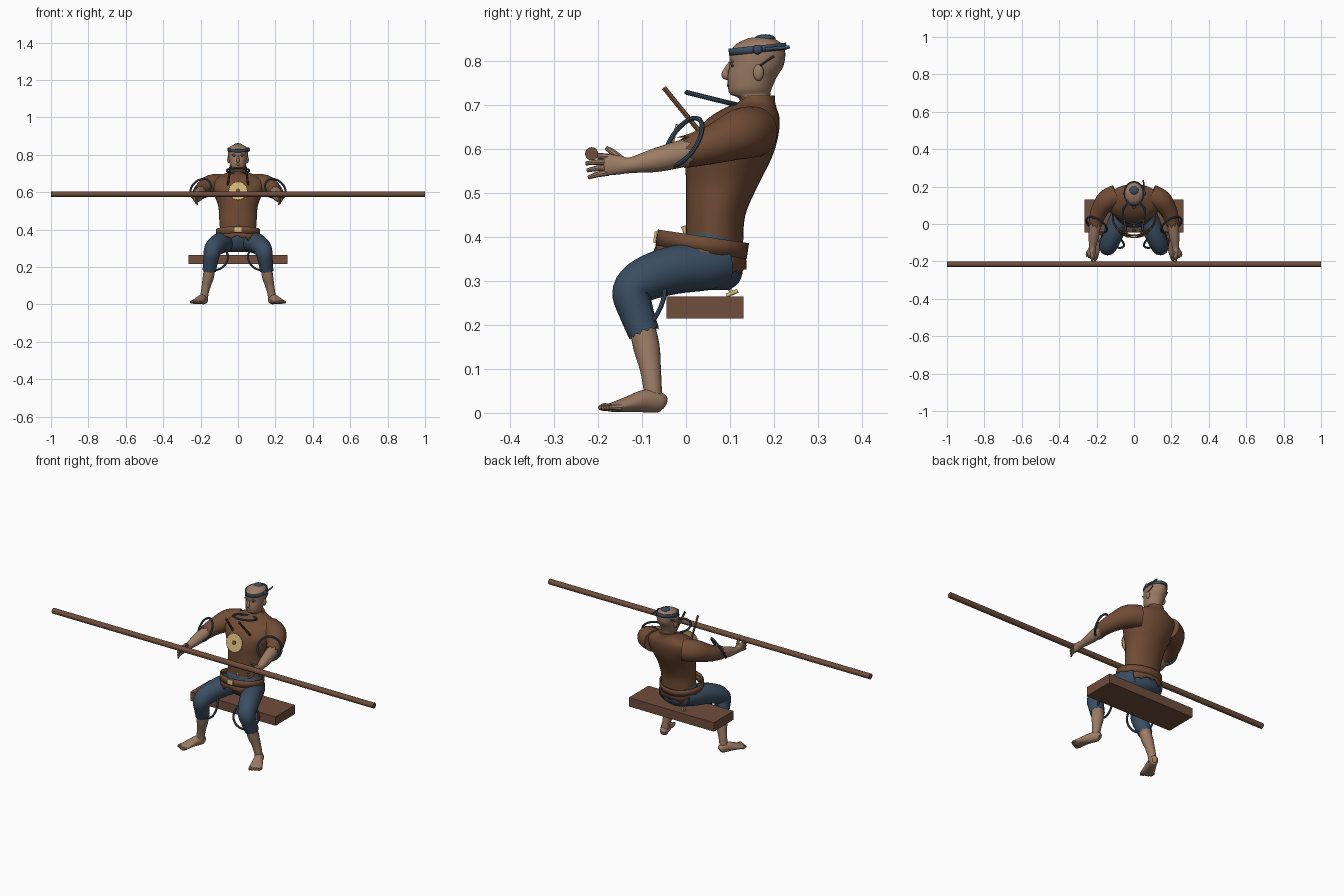
import bpy, bmesh, math, random
from mathutils import Vector, Matrix

random.seed(4)
cube = bpy.data.objects.get("Cube")
if cube:
    bpy.data.objects.remove(cube, do_unlink=True)

X, Y, Z = Vector((1, 0, 0)), Vector((0, 1, 0)), Vector((0, 0, 1))


def material(name, rgb):
    m = bpy.data.materials.new(name)
    m.use_nodes = True
    m.diffuse_color = (*rgb, 1)
    m.node_tree.nodes["Principled BSDF"].inputs["Base Color"].default_value = (*rgb, 1)
    return m


SKIN = material("skin", (.33, .2, .13))
SHIRT = material("brown cloth", (.165, .072, .036))
WOOD = material("wood", (.16, .075, .045))
BLUE = material("blue cloth", (.042, .075, .12))
GOLD = material("gold", (.68, .48, .2))
DARK = material("dark brown", (.06, .03, .02))
parts = []


def finish(name, bm, mat):
    bmesh.ops.recalc_face_normals(bm, faces=bm.faces)
    mesh = bpy.data.meshes.new(name)
    bm.to_mesh(mesh)
    bm.free()
    mesh.materials.append(mat)
    ob = bpy.data.objects.new(name, mesh)
    bpy.context.collection.objects.link(ob)
    parts.append(ob)
    return ob


def bridge(bm, a, b):
    n = len(a)
    for i in range(n):
        bm.faces.new((a[i], a[(i + 1) % n], b[(i + 1) % n], b[i]))


def spline(rows, steps):
    """Smooth path through rows of any width."""
    out = []
    for i in range(len(rows) - 1):
        p = [rows[max(i - 1, 0)], rows[i], rows[i + 1], rows[min(i + 2, len(rows) - 1)]]
        for k in range(steps):
            t = k / steps
            out.append([b + t * ((c - a) + t * ((2*a - 5*b + 4*c - d) + t * (3*b - a - 3*c + d))) / 2
                        for a, b, c, d in zip(*p)])
    return out + [list(rows[-1])]


def sweep(name, rows, mat, up=Z, flat=False, rag=0, n=24, steps=4, side=1):
    """Oval sections (x, y, z, radius[, second radius]) skinned along a path."""
    rows = spline([tuple(r) if len(r) == 5 else (*r, r[3]) for r in rows], steps)
    pts = [Vector((r[0] * side, r[1], r[2])) for r in rows]
    bm, loops = bmesh.new(), []
    for i, (p, r) in enumerate(zip(pts, rows)):
        t = (pts[min(i + 1, len(pts) - 1)] - pts[max(i - 1, 0)]).normalized()
        u = X if flat else t.cross(up).normalized()
        v = Y if flat else u.cross(t)
        loop = []
        for k in range(n):
            a = math.tau * k / n
            q = p + u * r[3] * math.cos(a) + v * r[4] * math.sin(a)
            if rag and i == len(pts) - 1:
                q += t * rag * ((k % 2) + random.uniform(-.4, .4))
            loop.append(bm.verts.new(q))
        if loops:
            bridge(bm, loops[-1], loop)
        loops.append(loop)
    bm.faces.new(loops[0])
    if not rag:
        bm.faces.new(loops[-1])
    return finish(name, bm, mat)


def stack(name, rows, mat):
    """Horizontal ovals given as (height, front, back, half width)."""
    return sweep(name, [(0, (f + b) / 2, z, w, (b - f) / 2) for z, f, b, w in rows], mat, flat=True, n=32)


def band(name, centre, rx, ry, height, tilt, mat, flare=1, rag=0):
    bm, loops = bmesh.new(), []
    for z, s in ((height / 2, 1), (-height / 2, flare)):
        loops.append([bm.verts.new((rx * s * math.cos(math.tau * k / 40), ry * s * math.sin(math.tau * k / 40),
                                    z - (rag * random.random() if z < 0 else 0))) for k in range(40)])
    bridge(bm, *loops)
    ob = finish(name, bm, mat)
    ob.location, ob.rotation_euler.x = centre, math.radians(tilt)
    ob.modifiers.new("thickness", 'SOLIDIFY').thickness = .006


def ring(name, centre, normal, radius, mat, minor=.0055):
    bm, loops = bmesh.new(), []
    for i in range(40):
        turn = Matrix.Rotation(math.tau * i / 40, 3, 'Z')
        loops.append([bm.verts.new(turn @ Vector((radius + minor * math.cos(math.tau * k / 8), 0,
                                                  minor * math.sin(math.tau * k / 8)))) for k in range(8)])
    for i in range(40):
        bridge(bm, loops[i - 1], loops[i])
    ob = finish(name, bm, mat)
    ob.location = centre
    ob.rotation_euler = Vector(normal).to_track_quat('Z', 'Y').to_euler()


def blob(name, centre, scale, mat):
    bm = bmesh.new()
    bmesh.ops.create_uvsphere(bm, u_segments=16, v_segments=10, radius=1)
    bmesh.ops.transform(bm, matrix=Matrix.Diagonal((*scale, 1)), verts=bm.verts)
    finish(name, bm, mat).location = centre


def box(name, centre, size, mat, tilt=0):
    bm = bmesh.new()
    bmesh.ops.create_cube(bm, size=1)
    bmesh.ops.transform(bm, matrix=Matrix.Diagonal((*size, 1)), verts=bm.verts)
    ob = finish(name, bm, mat)
    ob.location, ob.rotation_euler.x = centre, math.radians(tilt)


def rod(name, a, b, r, mat, n=10):
    sweep(name, [(*a, r), (*b, r)], mat, n=n, steps=1)


# Bench and long pole
box("bench", (0, .043, .24), (.53, .175, .05), WOOD)
rod("pole", (-1, -.215, .59), (1, -.215, .59), .015, WOOD, 16)

# Torso, hips and head
stack("shirt", [(.38, 0, .13, .095), (.45, 0, .135, .1), (.52, 0, .165, .105), (.58, 0, .195, .125),
                (.63, .015, .21, .145), (.67, .05, .213, .135), (.695, .09, .206, .085),
                (.708, .12, .203, .05), (.722, .125, .202, .042)], SHIRT)
stack("trouser_seat", [(.28, .03, .1, .06), (.305, 0, .125, .1), (.36, -.02, .131, .11), (.41, 0, .125, .095)], BLUE)
stack("head", [(.69, .13, .195, .035), (.716, .12, .192, .036), (.725, .101, .192, .034), (.738, .096, .195, .041),
               (.765, .095, .207, .046), (.79, .099, .222, .051), (.82, .1, .226, .053),
               (.84, .115, .218, .046), (.852, .14, .2, .028), (.855, .155, .185, .012)], SKIN)
sweep("nose", [(0, .101, .797, .004), (0, .091, .778, .007), (0, .09, .768, .009), (0, .097, .762, .005)], SKIN, up=X, n=12)
blob("lips", (0, .097, .746), (.015, .004, .005), SKIN)

# Headband, knot and topknot
band("headband", (0, .163, .828), .055, .066, .016, 6, BLUE)
blob("headband_knot", (.056, .163, .827), (.008, .011, .011), BLUE)
rod("headband_tail", (.054, .18, .828), (.05, .236, .833), .004, BLUE)
blob("topknot", (0, .18, .852), (.024, .024, .01), BLUE)

# Belt, ragged skirt and buckle
band("belt", (0, .037, .384), .118, .105, .036, -8.5, SHIRT)
band("ragged_skirt", (0, .035, .368), .115, .1, .03, -8.5, SHIRT, 1.08, .025)
box("belt_buckle", (0, -.07, .4), (.035, .006, .026), GOLD, -8)
rod("belt_pin", (0, .004, .4), (0, -.006, .425), .006, GOLD)

# Neck ring and chest disc
ring("neck_ring", (0, .06, .715), (0, .24, .97), .06, BLUE)
bm = bmesh.new()
bmesh.ops.create_cone(bm, cap_ends=True, segments=48, radius1=.052, radius2=.052, depth=.006)
for v in bm.verts:
    angle = math.atan2(v.co.y, v.co.x)
    if round(angle / math.tau * 48) % 2:
        v.co.xy *= .92
disc = finish("chest_disc", bm, GOLD)
disc.location, disc.rotation_euler.x = (0, -.032, .607), math.radians(77)
rod("chest_disc_boss", (0, -.03, .607), (0, -.037, .609), .012, SHIRT, 16)

# Small key on the bench
rod("key_shaft", (-.06, .09, .293), (-.06, .108, .27), .004, GOLD)
rod("key_handle", (-.06, .092, .267), (-.06, .118, .278), .005, GOLD)

# Limbs and paired details
for label, s in (("left", 1), ("right", -1)):
    def limb(part, rows, mat, **kw):
        sweep(label + "_" + part, rows, mat, side=s, **kw)

    limb("sleeve", [(.09, .155, .64, .058), (.145, .125, .635, .058), (.185, .07, .614, .046),
                    (.2, .03, .602, .04), (.206, .005, .596, .037)], SHIRT, rag=.016)
    limb("forearm", [(.195, .06, .605, .032), (.208, -.01, .59, .031), (.216, -.07, .575, .027),
                     (.222, -.125, .564, .018), (.222, -.15, .564, .015, .021),
                     (.222, -.18, .565, .011, .024), (.222, -.188, .565, .006, .018)], SKIN)
    for i in range(4):
        limb("finger_%d" % (i + 1), [(.222, -.175, .547 + .012 * i, .007), (.224, -.2, .543 + .014 * i, .0065),
                                     (.217, -.228 + .003 * abs(i - 2), .536 + .016 * i, .0045)], SKIN, n=8)
    limb("thumb", [(.218, -.145, .575, .009), (.208, -.165, .592, .0075), (.202, -.182, .603, .005)], SKIN, n=8)
    limb("trouser_leg", [(.05, .085, .34, .05), (.068, .045, .335, .056), (.1, -.03, .325, .055),
                         (.128, -.095, .303, .05), (.14, -.123, .275, .045), (.146, -.115, .235, .04),
                         (.153, -.097, .185, .036)], BLUE, up=X, rag=.006)
    limb("shin", [(.148, -.105, .22, .029), (.158, -.09, .15, .03), (.17, -.081, .1, .024),
                  (.179, -.076, .055, .021), (.182, -.074, .02, .021)], SKIN, up=X)
    limb("foot", [(.174, -.05, .02, .012, .014), (.179, -.06, .024, .021, .023), (.193, -.092, .027, .024, .026),
                  (.21, -.13, .02, .03, .018), (.224, -.165, .013, .034, .011), (.229, -.175, .012, .028, .008)], SKIN)
    for i in range(5):
        limb("toe_%d" % (i + 1), [(.2 + .012 * i, -.172 + .006 * i, .012, .008),
                                  (.206 + .0115 * i, -.187 + .006 * i, .013, .009 - .0007 * i),
                                  (.209 + .0105 * i, -.199 + .006 * i, .011, .004)], SKIN, n=8)

    # Loose blue hoops on arm and knee
    ring(label + "_arm_hoop", (s * .2, -.005, .617), (s * .45, -.72, .48), .062, BLUE)
    ring(label + "_knee_hoop", (s * .112, -.088, .242), (s * .42, -.78, .42), .065, BLUE)

    # Chest straps, ears, eyes and hairpins
    rod(label + "_chest_strap", (s * .04, -.05, .74), (s * .055, .035, .635), .006, SHIRT, 6)
    blob(label + "_ear", (s * .05, .165, .775), (.008, .012, .019), SKIN)
    blob(label + "_eye", (s * .02, .106, .79), (.008, .004, .003), DARK)
    blob(label + "_brow", (s * .02, .104, .8), (.015, .005, .004), SKIN)
    rod(label + "_hairpin", (s * .052, .168, .79), (s * .047, .2, .812), .003, DARK, 6)

# Smooth shading with sharp edges kept
bpy.ops.object.select_all(action='DESELECT')
for ob in parts:
    ob.select_set(True)
bpy.context.view_layer.objects.active = parts[0]
bpy.ops.object.shade_smooth_by_angle(angle=math.radians(40))
